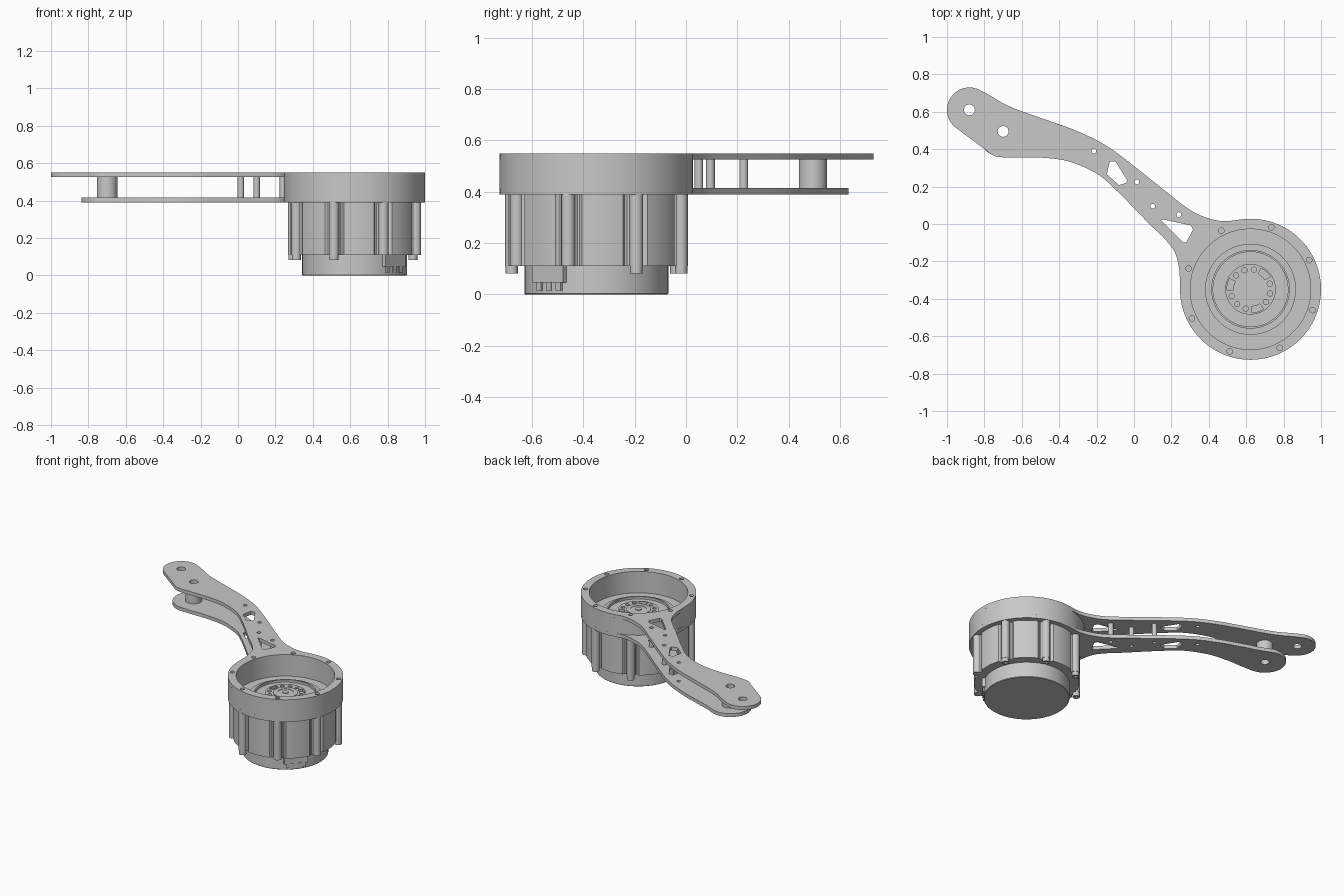
import bpy, bmesh
from math import sin, cos, radians
from mathutils import Vector, Matrix

cube = bpy.data.objects.get("Cube")
if cube:
    bpy.data.objects.remove(cube)

GREY = (0.58, 0.58, 0.58, 1)
grey = bpy.data.materials.new("satin_grey")
grey.use_nodes = True
grey.diffuse_color = GREY
grey.node_tree.nodes["Principled BSDF"].inputs["Base Color"].default_value = GREY

CX, CY = 0.623, -0.349          # motor axis
RING, BORE = 0.377, 0.322       # housing radii
BOLT_ANGLES = [26.5 + 45 * k for k in range(8)]


def polar(radius, deg, centre=(CX, CY)):
    a = radians(deg)
    return (centre[0] + radius * cos(a), centre[1] + radius * sin(a))


def arc(centre, radius, start, end, steps):
    return [polar(radius, start + (end - start) * i / steps, centre) for i in range(steps + 1)]


def circle(centre, radius, steps=24):
    return arc(centre, radius, 0, 360, steps)[:-1]


def smooth_path(points, steps=6):
    """Catmull-Rom curve through the points."""
    p = [Vector(q) for q in points]
    p = [2 * p[0] - p[1]] + p + [2 * p[-1] - p[-2]]
    out = []
    for a, b, c, d in zip(p, p[1:], p[2:], p[3:]):
        for i in range(steps):
            t = i / steps
            out.append(0.5 * (2 * b + (c - a) * t + (2 * a - 5 * b + 4 * c - d) * t * t
                              + (3 * b - a - 3 * c + d) * t ** 3))
    return [tuple(q) for q in out] + [tuple(p[-2])]


def finish(obj):
    bpy.ops.object.select_all(action='DESELECT')
    obj.select_set(True)
    bpy.context.view_layer.objects.active = obj
    if obj.type == 'CURVE':
        bpy.ops.object.convert(target='MESH')
        obj = bpy.context.view_layer.objects.active
    obj.data.materials.clear()
    obj.data.materials.append(grey)
    bpy.ops.object.shade_smooth_by_angle(angle=radians(30))


def prism(name, loops, z0, z1):
    """Extrude a flat outline; the loops after the first are holes."""
    curve = bpy.data.curves.new(name, 'CURVE')
    curve.dimensions = '2D'
    curve.fill_mode = 'BOTH'
    curve.extrude = (z1 - z0) / 2
    for loop in loops:
        s = curve.splines.new('POLY')
        s.points.add(len(loop) - 1)
        for point, (x, y) in zip(s.points, loop):
            point.co = (x, y, 0, 1)
        s.use_cyclic_u = True
    obj = bpy.data.objects.new(name, curve)
    obj.location.z = (z0 + z1) / 2
    bpy.context.collection.objects.link(obj)
    finish(obj)


def mesh_object(name, bm):
    bmesh.ops.recalc_face_normals(bm, faces=bm.faces)
    mesh = bpy.data.meshes.new(name)
    bm.to_mesh(mesh)
    bm.free()
    obj = bpy.data.objects.new(name, mesh)
    bpy.context.collection.objects.link(obj)
    finish(obj)


def lathe(name, profile, steps=96):
    """Spin a radius/height profile around the motor axis."""
    bm = bmesh.new()
    verts = [bm.verts.new((CX + r, CY, z)) for r, z in profile]
    edges = [bm.edges.new(pair) for pair in zip(verts, verts[1:])]
    bmesh.ops.spin(bm, geom=verts + edges, cent=(CX, CY, 0), axis=(0, 0, 1),
                   angle=radians(360), steps=steps)
    bmesh.ops.remove_doubles(bm, verts=bm.verts, dist=0.0003)
    mesh_object(name, bm)


# Arm plates: shared edges, two different rounded ends
upper_edge = [(0.558, 0.022), (0.48, 0.015), (0.4, 0.03), (0.3, 0.075), (0.15, 0.19),
              (0, 0.31), (-0.15, 0.42), (-0.3, 0.495), (-0.45, 0.55)]
lower_edge = [(-0.6, 0.355), (-0.5, 0.355), (-0.35, 0.335), (-0.2, 0.27), (-0.1, 0.185),
              (0, 0.085), (0.085, -0.003), (0.165, -0.08), (0.22, -0.155), (0.244, -0.25)]
ring_arc = arc((CX, CY), RING, 180, 458, 90)
SPACER, TIP = (-0.7, 0.495), (-0.88, 0.61)
POSTS = [(0.015, 0.225), (0.1, 0.095), (0.24, 0.05)]
windows = [
    [(-0.13, 0.335), (-0.1, 0.335), (-0.037, 0.235), (-0.04, 0.22), (-0.08, 0.208), (-0.145, 0.265)],
    [(0.145, 0.02), (0.155, 0.025), (0.305, -0.008), (0.315, -0.03), (0.28, -0.098), (0.265, -0.1)],
]
arm_holes = windows + [circle(p, 0.013, 16) for p in POSTS + [(-0.215, 0.39)]]
arm_holes.append(circle(SPACER, 0.029))
bore = circle((CX, CY), BORE, 96)
bolt_holes = [circle(polar(0.35, a), 0.015, 16) for a in BOLT_ANGLES]

top_outline = (smooth_path(upper_edge + [(-0.66, 0.626), (-0.78, 0.693)])
               + arc(TIP, 0.12, 58, 235, 30)
               + smooth_path([(-0.785, 0.39), (-0.76, 0.371), (-0.72, 0.358)] + lower_edge) + ring_arc)
bottom_outline = (smooth_path(upper_edge + [(-0.58, 0.592)])
                  + arc(SPACER, 0.138, 75, 270, 30)
                  + smooth_path(lower_edge) + ring_arc)
prism("top_arm_plate", [top_outline, bore, circle(TIP, 0.029)] + arm_holes + bolt_holes, 0.525, 0.55)
prism("bottom_arm_plate", [bottom_outline, bore] + arm_holes, 0.39, 0.415)

# Tubes between the plates
prism("arm_spacer", [circle(SPACER, 0.055, 40), circle(SPACER, 0.029)], 0.415, 0.525)
for i, p in enumerate(POSTS):
    prism(f"arm_post_{i + 1}", [circle(p, 0.017, 20), circle(p, 0.013, 16)], 0.415, 0.525)

# Housing ring between the plates
prism("housing_ring", [circle((CX, CY), RING, 96), bore], 0.415, 0.525)

# Motor body with a rib at every bolt and a shallow groove on each side of it
body = []
for a in BOLT_ANGLES:
    body += arc(polar(0.347, a), 0.027, a - 110, a + 110, 14)
    body += arc((CX, CY), 0.33, a + 5.5, a + 7, 2)
    body += arc((CX, CY), 0.343, a + 9, a + 36, 10)
    body += arc((CX, CY), 0.33, a + 38, a + 39.5, 2)
prism("motor_body", [body], 0.11, 0.39)

# Bolt heads below the ribs, left out where the connector sits
for i, a in enumerate(BOLT_ANGLES[:6]):
    p = polar(0.348, a)
    prism(f"bolt_head_{i + 1}", [circle(p, 0.024, 24), circle(p, 0.012, 6)], 0.082, 0.11)

# Rear cap
lathe("rear_cap", [(0, 0), (0.277, 0), (0.28, 0.003), (0.28, 0.111)])

# Stepped rotor face deep inside the ring
lathe("rotor_face", [(0.323, 0.395), (0.243, 0.395), (0.243, 0.41), (0.21, 0.41),
                     (0.21, 0.425), (0.2, 0.425), (0.2, 0.408), (0, 0.408)])

# Output hub with screw holes and curved slots in three groups
hub_holes = []
for mid in (108, 228, 348):
    hub_holes += [circle(polar(0.107, mid + d), 0.014, 16) for d in (-28, 0, 28)]
    slot = mid + 60
    hub_holes.append(arc((CX, CY), 0.126, slot - 15, slot + 15, 8)
                     + arc((CX, CY), 0.092, slot + 15, slot - 15, 8))
prism("output_hub", [circle((CX, CY), 0.135, 64)] + hub_holes, 0.408, 0.425)
lathe("hub_centre", [(0.08, 0.425), (0.08, 0.43), (0.052, 0.43), (0.052, 0.427), (0.02, 0.427),
                     (0.02, 0.432), (0, 0.432)], 48)


# Cable connector on the side of the rear cap
def connector_box(name, radius, side, z, size):
    bm = bmesh.new()
    turn = Matrix.Rotation(radians(-41), 4, 'Z')
    place = Matrix.Translation((CX, CY, 0)) @ turn @ Matrix.Translation((radius, side, z))
    bmesh.ops.create_cube(bm, size=1, matrix=place @ Matrix.Diagonal((*size, 1)))
    mesh_object(name, bm)


connector_box("connector_block", 0.265, 0, 0.078, (0.05, 0.16, 0.064))
for i, side in enumerate((-0.05, 0, 0.05)):
    connector_box(f"connector_pin_{i + 1}", 0.27, side, 0.031, (0.03, 0.025, 0.03))
